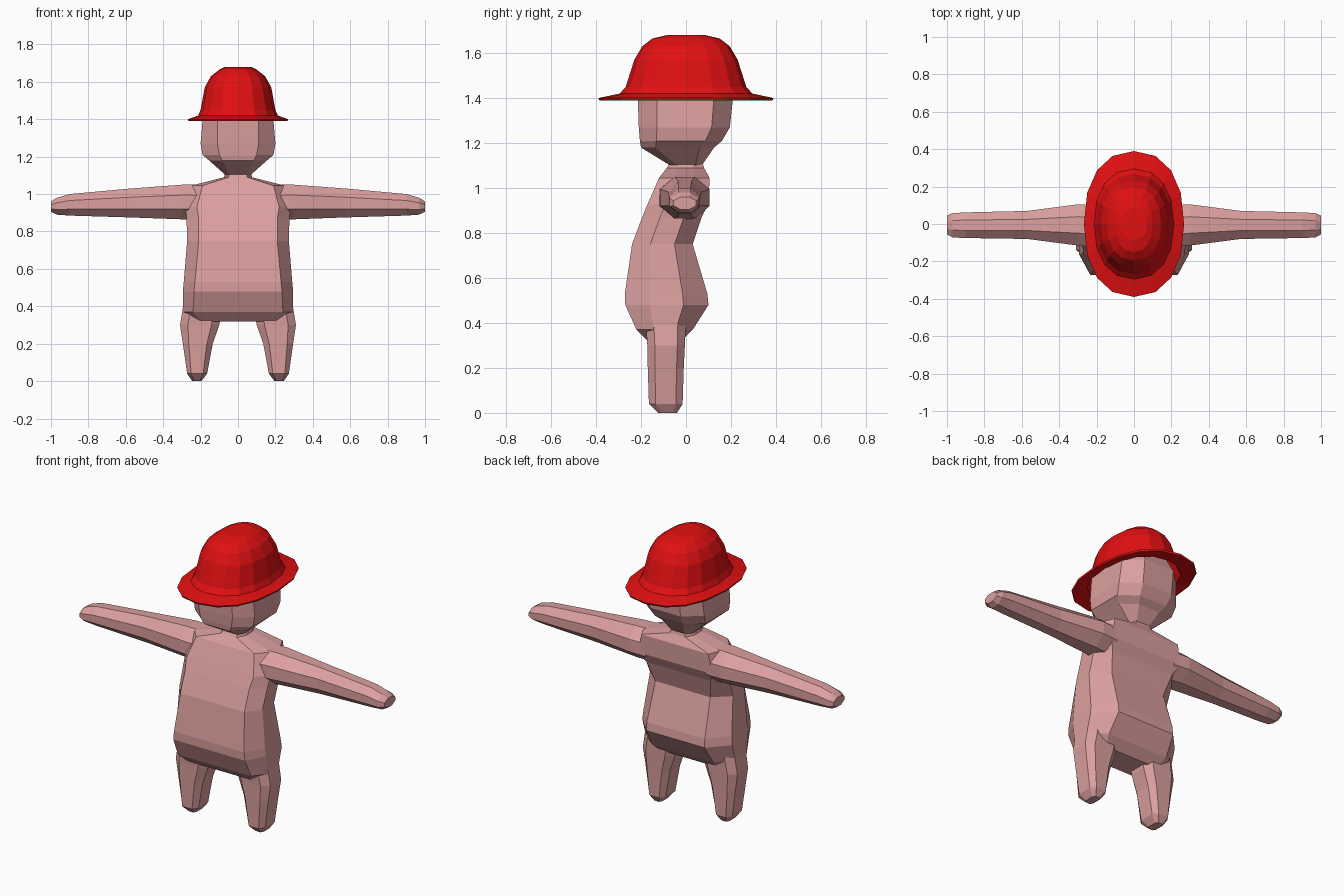
import bpy
import bmesh
from math import sin, cos, pi, copysign

cube = bpy.data.objects.get("Cube")
if cube:
    bpy.data.objects.remove(cube)


def material(name, rgb):
    m = bpy.data.materials.new(name)
    m.use_nodes = True
    m.diffuse_color = (*rgb, 1)
    m.node_tree.nodes["Principled BSDF"].inputs["Base Color"].default_value = (*rgb, 1)
    return m


SKIN = material("skin pink", (0.71, 0.35, 0.345))
RED = material("hat red", (0.76, 0.005, 0.006))


def loft(name, rings, mat, cap_start=True, cap_end=True):
    """Skin a list of equal-length point rings into one flat-shaded mesh."""
    bm = bmesh.new()
    loops = [[bm.verts.new(p) for p in ring] for ring in rings]
    n = len(loops[0])
    for a, b in zip(loops, loops[1:]):
        for i in range(n):
            j = (i + 1) % n
            bm.faces.new((a[i], a[j], b[j], b[i]))
    if cap_start:
        bm.faces.new(loops[0])
    if cap_end:
        bm.faces.new(loops[-1])
    bmesh.ops.recalc_face_normals(bm, faces=bm.faces[:])
    mesh = bpy.data.meshes.new(name)
    bm.to_mesh(mesh)
    bm.free()
    mesh.materials.append(mat)
    obj = bpy.data.objects.new(name, mesh)
    bpy.context.collection.objects.link(obj)
    return obj


def block_ring(z, w, front, back, fw, bw, slope=0.3):
    """Symmetric eight-sided section with flat front and back panels."""
    d = (back - front) * slope
    half = [(fw, front), (w, front + d), (w, back - d), (bw, back)]
    return [(x, y, z) for x, y in half] + [(-x, y, z) for x, y in reversed(half)]


def box_ring(u0, u1, v0, v1, chamfer=0.3):
    """Chamfered rectangle in two axes."""
    cu, cv = (u1 - u0) * chamfer, (v1 - v0) * chamfer
    return [(u0 + cu, v0), (u1 - cu, v0), (u1, v0 + cv), (u1, v1 - cv),
            (u1 - cu, v1), (u0 + cu, v1), (u0, v1 - cv), (u0, v0 + cv)]


def oval_ring(z, rx, ry, sides=16):
    """Slightly squared oval."""
    def sq(t):
        return copysign(abs(t) ** 0.88, t)
    return [(rx * sq(cos(2 * pi * i / sides)), ry * sq(sin(2 * pi * i / sides)), z)
            for i in range(sides)]


# Torso: height, half width, front, back, front panel, back panel
torso = [
    (0.32, 0.25, -0.17, -0.02, 0.20, 0.18),
    (0.37, 0.295, -0.22, 0.03, 0.24, 0.20),
    (0.48, 0.295, -0.27, 0.10, 0.235, 0.19),
    (0.53, 0.29, -0.272, 0.095, 0.23, 0.19),
    (0.75, 0.272, -0.24, 0.03, 0.21, 0.18),
    (0.87, 0.275, -0.195, 0.07, 0.21, 0.21),
    (0.93, 0.28, -0.17, 0.10, 0.22, 0.24),
    (1.045, 0.25, -0.12, 0.105, 0.19, 0.22),
    (1.09, 0.075, -0.085, 0.08, 0.05, 0.05),
    (1.13, 0.065, -0.06, 0.07, 0.04, 0.04),
]
loft("torso", [block_ring(*r) for r in torso], SKIN)

# Head, tapering to a chin and hidden under the hat at the top
head = [
    (1.10, 0.065, -0.07, 0.07, 0.045, 0.04),
    (1.18, 0.155, -0.20, 0.125, 0.085, 0.07),
    (1.21, 0.19, -0.205, 0.16, 0.10, 0.09),
    (1.27, 0.20, -0.21, 0.195, 0.11, 0.10),
    (1.41, 0.188, -0.215, 0.21, 0.11, 0.10),
    (1.52, 0.13, -0.16, 0.16, 0.08, 0.07),
]
loft("head", [block_ring(*r, 0.2) for r in head], SKIN)

# Arms: distance out, front, back, bottom, top
arm = [
    (0.20, -0.12, 0.10, 0.86, 1.05),
    (0.30, -0.115, 0.105, 0.865, 1.05),
    (0.57, -0.08, 0.07, 0.875, 1.03),
    (0.90, -0.075, 0.062, 0.885, 1.00),
    (0.97, -0.072, 0.058, 0.89, 0.98),
    (1.00, -0.055, 0.045, 0.905, 0.96),
]
# Legs: height, inner, outer, front, back
leg = [
    (0.42, 0.08, 0.29, -0.18, 0.00),
    (0.30, 0.10, 0.31, -0.172, -0.005),
    (0.20, 0.135, 0.295, -0.17, -0.01),
    (0.04, 0.165, 0.272, -0.165, -0.015),
    (0.00, 0.195, 0.245, -0.125, -0.04),
]
for side, s in (("left", 1), ("right", -1)):
    loft(side + "_arm", [[(s * x, y, z) for y, z in box_ring(*r)]
                         for x, *r in arm], SKIN)
    loft(side + "_leg", [[(s * x, y, z) for x, y in box_ring(*r, 0.2)]
                         for z, *r in leg], SKIN)

# Hat: crown, flared brim, then the hollow inside
hat = [
    (1.68, 0.07, 0.085), (1.665, 0.10, 0.15), (1.63, 0.145, 0.195),
    (1.57, 0.178, 0.23), (1.45, 0.20, 0.268), (1.42, 0.213, 0.295),
    (1.40, 0.268, 0.39), (1.39, 0.265, 0.385), (1.405, 0.205, 0.285),
    (1.45, 0.19, 0.258), (1.56, 0.168, 0.22), (1.65, 0.09, 0.14),
]
loft("hat", [oval_ring(*r) for r in hat], RED)
